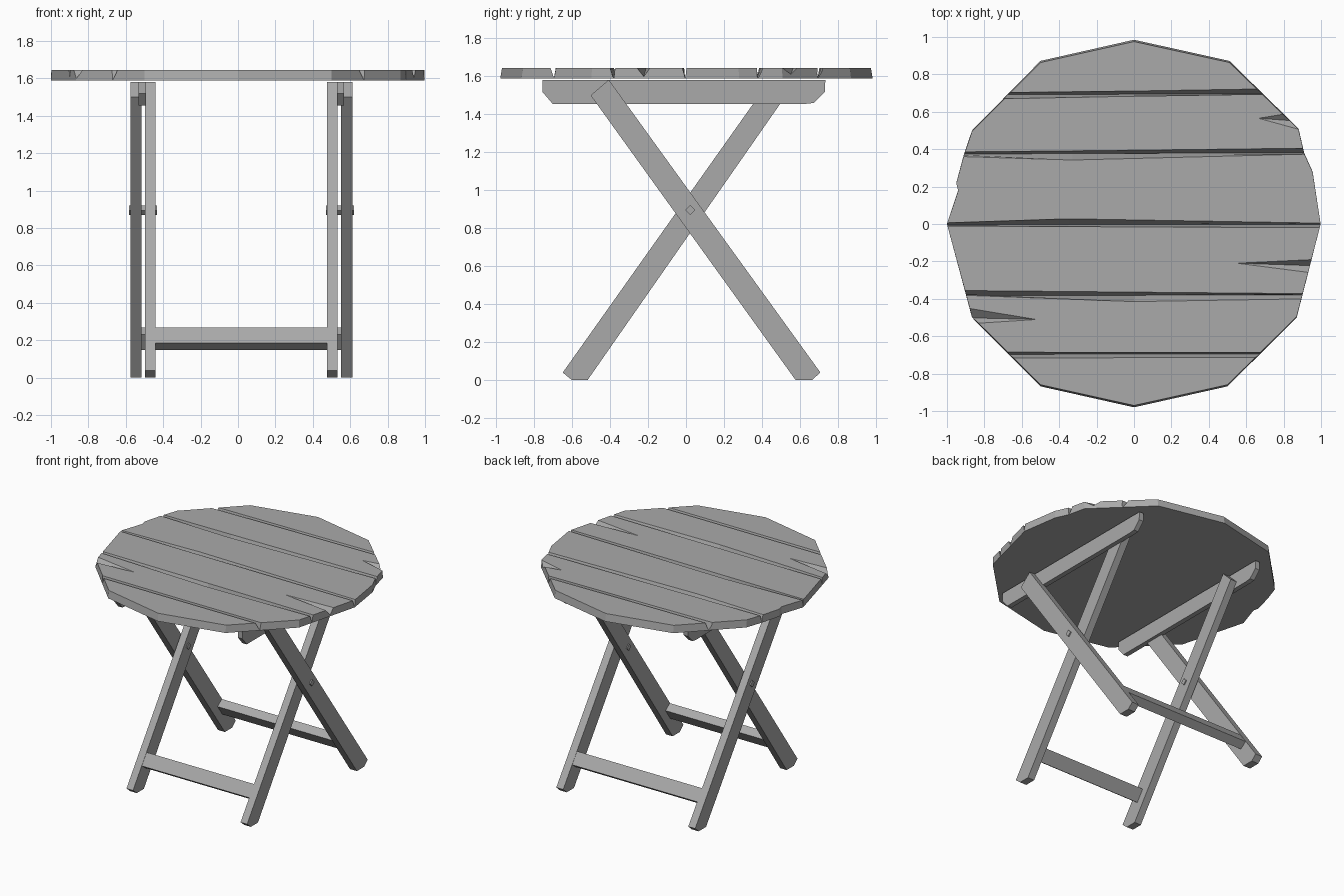
import bpy, bmesh
from mathutils import Vector

cube = bpy.data.objects.get("Cube")
if cube:
    bpy.data.objects.remove(cube, do_unlink=True)

wood = bpy.data.materials.new("grey_wood")
wood.use_nodes = True
GREY = (0.4, 0.4, 0.4, 1)
wood.diffuse_color = GREY
wood.node_tree.nodes["Principled BSDF"].inputs["Base Color"].default_value = GREY

TOP, UNDER = 1.645, 1.588
MID_X = 0.018  # the folding frame sits slightly off centre


def loft(bm, rings):
    """Skin closed rings of equal length and cap both ends."""
    loops = [[bm.verts.new(p) for p in ring] for ring in rings]
    for a, b in zip(loops, loops[1:]):
        for i in range(len(a)):
            j = (i + 1) % len(a)
            bm.faces.new((a[i], a[j], b[j], b[i]))
    bm.faces.new(loops[0][::-1])
    bm.faces.new(loops[-1])


def finish(bm, name):
    bmesh.ops.recalc_face_normals(bm, faces=bm.faces)
    mesh = bpy.data.meshes.new(name)
    bm.to_mesh(mesh)
    bm.free()
    mesh.materials.append(wood)
    obj = bpy.data.objects.new(name, mesh)
    bpy.context.collection.objects.link(obj)
    return obj


def extrude_x(name, profile, x0, x1):
    """Extrude a (y, z) profile along x."""
    bm = bmesh.new()
    loft(bm, [[(x, y, z) for y, z in profile] for x in (x0, x1)])
    return finish(bm, name)


def pair(name, profile, inner, outer):
    """Left and right copies, mirrored about the frame's middle."""
    for side, s in (("left", 1), ("right", -1)):
        extrude_x(f"{side}_{name}", profile, MID_X + s * inner, MID_X + s * outer)


# Round top: uneven many-sided slab
outline = [(0, -.98), (.5, -.868), (.87, -.5), (.998, 0), (.955, .28),
           (.91, .38), (.88, .51), (.51, .872), (0, .985), (-.5, .872),
           (-.866, .5), (-.91, .37), (-.95, .22), (-.94, .18), (-1, 0),
           (-.866, -.5), (-.5, -.868)]
bm = bmesh.new()
loft(bm, [[(x, y, UNDER) for x, y in outline],
          [(x, y * .99, TOP) for x, y in outline]])
table_top = finish(bm, "table_top")

# V grooves between planks: sections of (x, south edge, bottom, north edge)
grooves = [
    [(-1.1, .662, .69, .698), (0, .683, .694, .711), (1.1, .7, .697, .729)],
    [(-1.1, .366, .372, .384), (-.33, .342, .377, .391), (1.1, .378, .381, .407)],
    [(-1.1, -.01, -.005, .003), (-.35, -.014, -.003, .028), (1.1, -.02, -.004, .003)],
    [(-1.1, -.374, -.381, -.354), (0, -.415, -.381, -.364), (1.1, -.397, -.38, -.374)],
    [(-1.1, -.716, -.697, -.684), (0, -.715, -.696, -.687), (1.1, -.714, -.696, -.685)],
]
# Wedge-shaped cracks: tip and open end
cracks = [
    [(.67, .564, .565, .566), (.94, .49, .545, .61)],
    [(.56, -.211, -.21, -.209), (1.02, -.27, -.225, -.187)],
    [(-.53, -.511, -.51, -.509), (-.95, -.538, -.5, -.44)],
]


def v_ring(x, south, low, north, depth):
    return [(x, south, TOP), (x, low, depth), (x, north, TOP),
            (x, north, TOP + .02), (x, south, TOP + .02)]


bm = bmesh.new()
for cut in grooves + cracks:
    rings = []
    for i, section in enumerate(cut):
        is_tip = len(cut) == 2 and i == 0
        rings.append(v_ring(*section, TOP - .001 if is_tip else UNDER + .002))
    loft(bm, rings)
cutter = finish(bm, "groove_cutter")
cutter.hide_render = True

mod = table_top.modifiers.new("grooves", 'BOOLEAN')
mod.operation = 'DIFFERENCE'
mod.solver = 'EXACT'
mod.object = cutter
graph = bpy.context.evaluated_depsgraph_get()
carved = bpy.data.meshes.new_from_object(table_top.evaluated_get(graph))
table_top.modifiers.clear()
table_top.data = carved
carved.materials.clear()
carved.materials.append(wood)
for face in carved.polygons:
    face.material_index = 0
bpy.data.objects.remove(cutter, do_unlink=True)

# Crossed legs, rails under the top, and pivot pins
outer_leg = [(-.503, 1.5), (-.407, 1.582), (.709, .038), (.666, 0), (.577, 0)]
inner_leg = [(.528, 1.5), (.444, 1.582), (-.65, .038), (-.604, 0), (-.518, 0)]
rail = [(-.757, 1.58), (-.757, 1.518), (-.703, 1.455),
        (.63, 1.455), (.675, 1.46), (.732, 1.518), (.735, 1.58)]
r = .026
pin = [(.022 + dy, .895 + dz) for dy, dz in ((r, 0), (0, r), (-r, 0), (0, -r))]
pair("outer_leg", outer_leg, .534, .593)
pair("inner_leg", inner_leg, .459, .515)
pair("rail", rail, .511, .549)
pair("pivot_pin", pin, .452, .602)


# Stretchers lying along the upper face of each pair of legs
def stretcher(name, top, foot, half_len):
    top, foot = Vector(top), Vector(foot)
    along = (foot - top).normalized()
    inward = Vector((-along.y, along.x))
    if inward.y > 0:
        inward = -inward
    start = top + along * ((top.y - .27) / -along.y) + inward * .002
    end, thick = along * .102, inward * .065
    profile = [start, start + end, start + end + thick, start + thick]
    extrude_x(name, [tuple(p) for p in profile], MID_X - half_len, MID_X + half_len)


stretcher("front_stretcher", inner_leg[1], inner_leg[2], .47)
stretcher("back_stretcher", outer_leg[1], outer_leg[2], .545)
